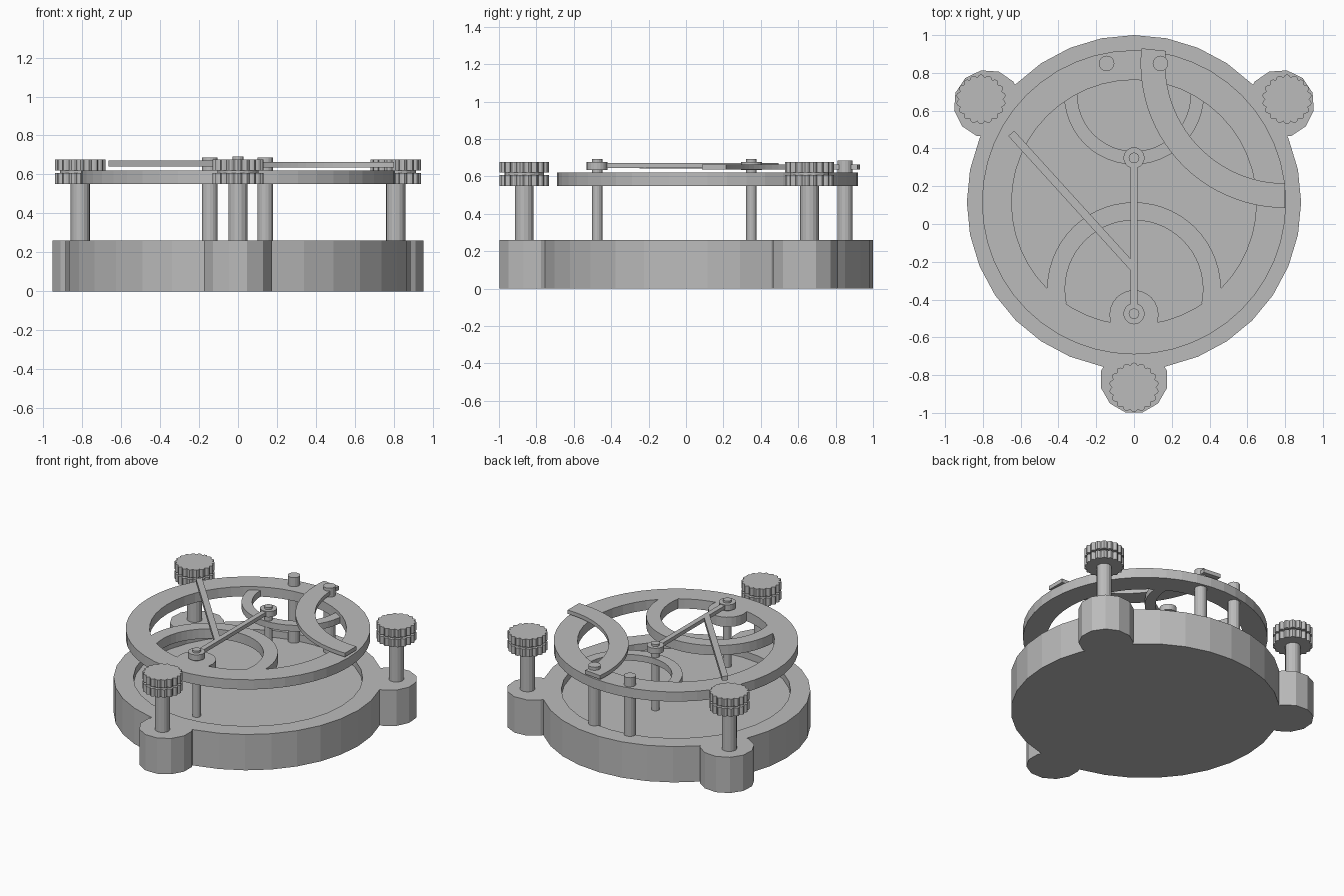
import bpy
import bmesh
from math import sin, cos, pi, radians, atan2, hypot

old = bpy.data.objects.get("Cube")
if old:
    bpy.data.objects.remove(old, do_unlink=True)

grey = bpy.data.materials.new("plain grey")
grey.use_nodes = True
colour = (0.5, 0.5, 0.5, 1)
grey.diffuse_color = colour
grey.node_tree.nodes["Principled BSDF"].inputs["Base Color"].default_value = colour

CY = 0.115                      # y of the shared disc axis
BASE_TOP, FLOOR = 0.26, 0.21    # rim and recess heights
RING_LOW, RING_TOP = 0.55, 0.62


def finish(name, bm):
    bmesh.ops.recalc_face_normals(bm, faces=bm.faces)
    mesh = bpy.data.meshes.new(name)
    bm.to_mesh(mesh)
    bm.free()
    mesh.materials.append(grey)
    obj = bpy.data.objects.new(name, mesh)
    bpy.context.collection.objects.link(obj)
    return obj


def prism(name, outline, low, high):
    """Extrude a flat outline between two heights."""
    bm = bmesh.new()
    face = bm.faces.new([bm.verts.new((x, y, low)) for x, y in outline])
    up = bmesh.ops.extrude_face_region(bm, geom=[face])["geom"]
    bmesh.ops.translate(bm, vec=(0, 0, high - low),
                        verts=[v for v in up if isinstance(v, bmesh.types.BMVert)])
    return finish(name, bm)


def arc(centre, radius, start, end, steps):
    angles = [radians(start + (end - start) * i / steps) for i in range(steps + 1)]
    return [(centre[0] + radius * cos(a), centre[1] + radius * sin(a)) for a in angles]


def disc(name, centre, radius, low, high, sides=20, turn=0):
    return prism(name, arc(centre, radius, turn, turn + 360, sides)[:-1], low, high)


def band(name, centre, inner, outer, start, end, low, high, steps=24):
    """Curved strip of constant width."""
    outline = arc(centre, outer, start, end, steps) + arc(centre, inner, end, start, steps)
    return prism(name, outline, low, high)


def lathe(name, profile, sides, closed):
    """Spin a radius/height profile about the shared axis."""
    bm = bmesh.new()
    loops = [[bm.verts.new((r * cos(2 * pi * i / sides), CY + r * sin(2 * pi * i / sides), z))
              for i in range(sides)] for r, z in profile]
    pairs = list(zip(loops, loops[1:]))
    if closed:
        pairs.append((loops[-1], loops[0]))
    else:
        bm.faces.new(loops[0])
        bm.faces.new(loops[-1])
    for a, b in pairs:
        for i in range(sides):
            j = (i + 1) % sides
            bm.faces.new((a[i], a[j], b[j], b[i]))
    return finish(name, bm)


def bar(name, start, end, width, low, high):
    dx, dy = end[0] - start[0], end[1] - start[1]
    length = hypot(dx, dy)
    ox, oy = -dy / length * width / 2, dx / length * width / 2
    return prism(name, [(start[0] + ox, start[1] + oy), (start[0] - ox, start[1] - oy),
                        (end[0] - ox, end[1] - oy), (end[0] + ox, end[1] + oy)], low, high)


# Base with a shallow round recess
lathe("base", [(0.885, 0), (0.885, BASE_TOP), (0.755, BASE_TOP), (0.755, FLOOR)], 32, False)

# Three lobes, each with a post and a double scalloped knob
waves = 18
knobs = {"front": (0, -0.865), "back_left": (0.81, 0.66), "back_right": (-0.81, 0.66)}
for side, (x, y) in knobs.items():
    inward = 0.042 / hypot(x, y - CY)
    lobe = (x * (1 - inward), y + (CY - y) * inward)
    turn = atan2(y - CY, x) * 180 / pi + 15
    disc(side + "_lobe", lobe, 0.18, 0, BASE_TOP, 12, turn)
    disc(side + "_post", (x, y), 0.05, BASE_TOP - 0.01, 0.6, 16)
    disc(side + "_knob_core", (x, y), 0.105, 0.6, 0.635, 24)
    scallop = []
    for i in range(waves * 4):
        a = 2 * pi * i / (waves * 4)
        r = 0.117 + 0.015 * abs(sin(a * waves / 2))
        scallop.append((x + r * cos(a), y + r * sin(a)))
    prism(side + "_knob_lower", scallop, 0.55, 0.607)
    prism(side + "_knob_upper", scallop, 0.62, 0.677)

# Raised ring with its front arch, front boss and lower back arch
lathe("ring", [(0.805, RING_LOW), (0.805, RING_TOP), (0.648, RING_TOP), (0.648, RING_LOW)],
      48, True)
band("front_arch", (0, -0.345), 0.365, 0.46, -12, 192, RING_LOW, RING_TOP, 32)
disc("front_boss", (0, -0.48), 0.13, RING_LOW, RING_TOP, 24)
band("back_arch", (0, 0.685), 0.3, 0.37, 180, 360, RING_LOW, 0.595)

# Pivots on thin spindles
for name, y in (("front", -0.475), ("back", 0.35)):
    disc(name + "_spindle", (0, y), 0.028, FLOOR, 0.692, 16)
    disc(name + "_hub", (0, y), 0.056, 0.635, 0.677, 20)

# Link arm and slanted arm
bar("link_arm", (0, -0.475), (0, 0.35), 0.036, 0.645, 0.672)
bar("slanted_arm", (-0.65, 0.48), (0, -0.235), 0.042, 0.642, 0.672)

# Curved strap over the ring and the two rear columns
band("curved_strap", (0.8, 0.85), 0.635, 0.765, 174, 270, 0.636, 0.664)
for name, x in (("left", 0.14), ("right", -0.145)):
    disc(name + "_rear_column", (x, 0.85), 0.041, BASE_TOP - 0.05, 0.686, 16)
